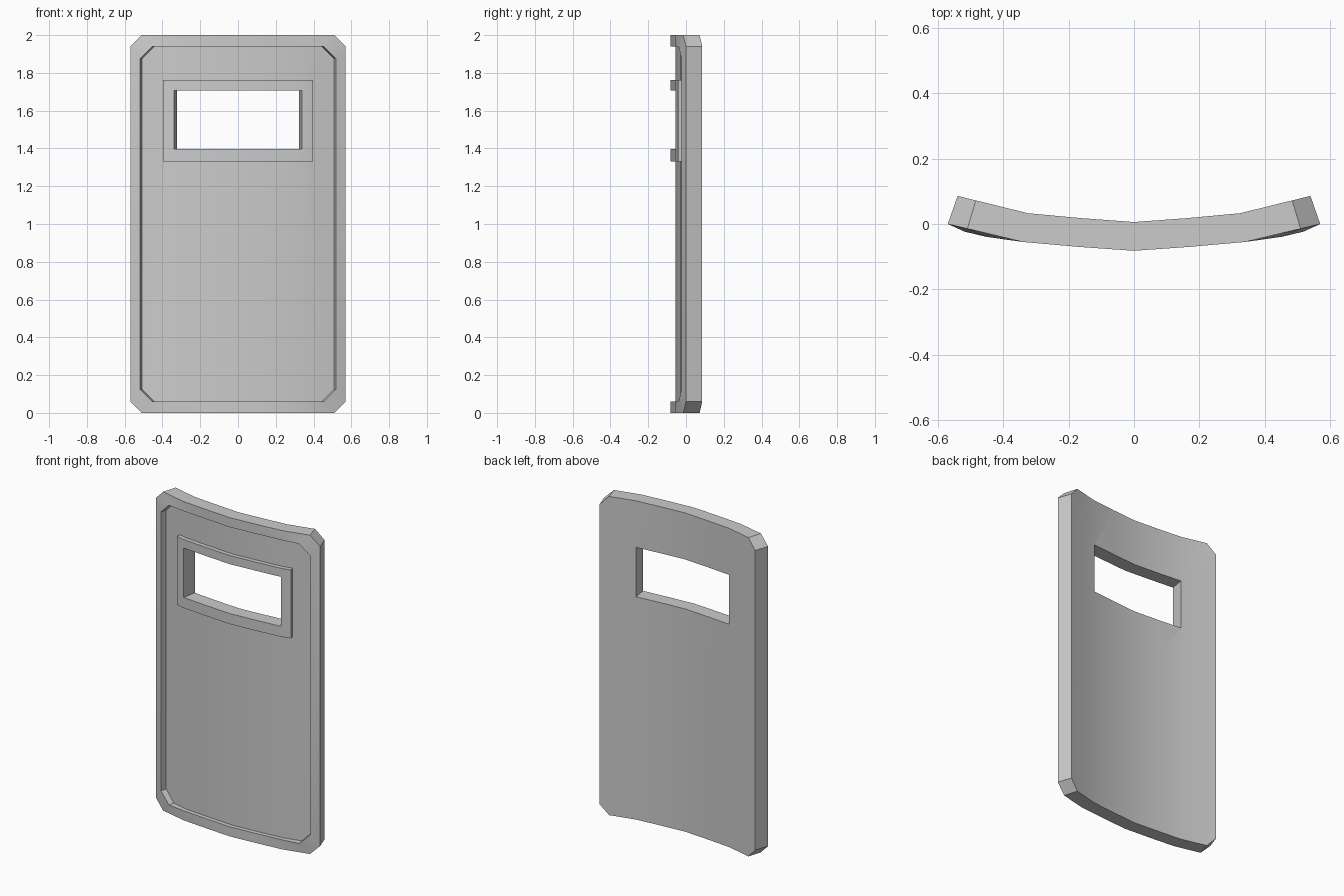
import bpy, bmesh
from mathutils import Vector

if "Cube" in bpy.data.objects:
    bpy.data.objects.remove(bpy.data.objects["Cube"])

# Curved cross-section: (u, back x, front y, back y), mirrored in x
CURVE = [(0, 0, -0.082, 0.006), (0.17, 0.163, -0.07, 0.018),
         (0.34, 0.325, -0.055, 0.033), (0.57, 0.54, 0.0, 0.086)]
PANEL = 0.3  # recessed panel depth as a fraction of the thickness


def chamfered(x, z0, z1, c):
    return [(-x + c, z0), (x - c, z0), (x, z0 + c), (x, z1 - c),
            (x - c, z1), (-x + c, z1), (-x, z1 - c), (-x, z0 + c)]


def rect(x, z0, z1):
    return [(-x, z0), (x, z0), (x, z1), (-x, z1)]


def sheet(bm, outer, inner, t):
    edges = []
    for loop in (outer, inner):
        vs = [bm.verts.new((x, t, z)) for x, z in loop]
        edges += [bm.edges.new((vs[i - 1], vs[i])) for i in range(len(vs))]
    bmesh.ops.triangle_fill(bm, use_beauty=True, use_dissolve=False,
                            edges=edges, normal=Vector((0, -1, 0)))


def wall(bm, loop, t0, t1):
    a = [bm.verts.new((x, t0, z)) for x, z in loop]
    b = [bm.verts.new((x, t1, z)) for x, z in loop]
    for i in range(len(loop)):
        bm.faces.new((a[i - 1], a[i], b[i], b[i - 1]))


def warp(co):
    u, t, z = co
    s, a = (-1 if u < 0 else 1), abs(u)
    # inner side lip of the rim stands slightly proud
    if t < 0.01 and 0.44 < a < 0.52 and 0.05 < z < 1.95:
        t = -0.12
    for p, q in zip(CURVE, CURVE[1:]):
        if a <= q[0] + 1e-5:
            break
    k = (a - p[0]) / (q[0] - p[0])
    bx, fy, by = (p[i] + (q[i] - p[i]) * k for i in (1, 2, 3))
    return Vector((s * (a + (bx - a) * t), fy + (by - fy) * t, z))


outline = chamfered(0.57, 0, 2, 0.06)
rim_inner = chamfered(0.515, 0.06, 1.94, 0.065)
frame_outer = rect(0.396, 1.332, 1.762)
window = rect(0.338, 1.398, 1.708)

bm = bmesh.new()
# raised rim
sheet(bm, outline, rim_inner, 0)
wall(bm, rim_inner, 0, PANEL)
# recessed panel
sheet(bm, rim_inner, frame_outer, PANEL)
# raised window frame and opening
wall(bm, frame_outer, 0, PANEL)
sheet(bm, frame_outer, window, 0)
wall(bm, window, 0, 1)
# back and outer edge
sheet(bm, outline, window, 1)
wall(bm, outline, 0, 1)

# cut into vertical strips, weld, then bend
for u in (-0.34, -0.17, 0, 0.17, 0.34):
    bmesh.ops.bisect_plane(bm, geom=bm.verts[:] + bm.edges[:] + bm.faces[:],
                           dist=1e-5, plane_co=(u, 0, 0), plane_no=(1, 0, 0))
bmesh.ops.remove_doubles(bm, verts=bm.verts[:], dist=1e-4)
for v in bm.verts:
    v.co = warp(v.co)
bmesh.ops.recalc_face_normals(bm, faces=bm.faces[:])

mesh = bpy.data.meshes.new("shield_body")
bm.to_mesh(mesh)
bm.free()
shield = bpy.data.objects.new("shield_body", mesh)
bpy.context.collection.objects.link(shield)
bpy.context.view_layer.objects.active = shield
shield.select_set(True)
bpy.ops.object.shade_smooth_by_angle(angle=0.5)
